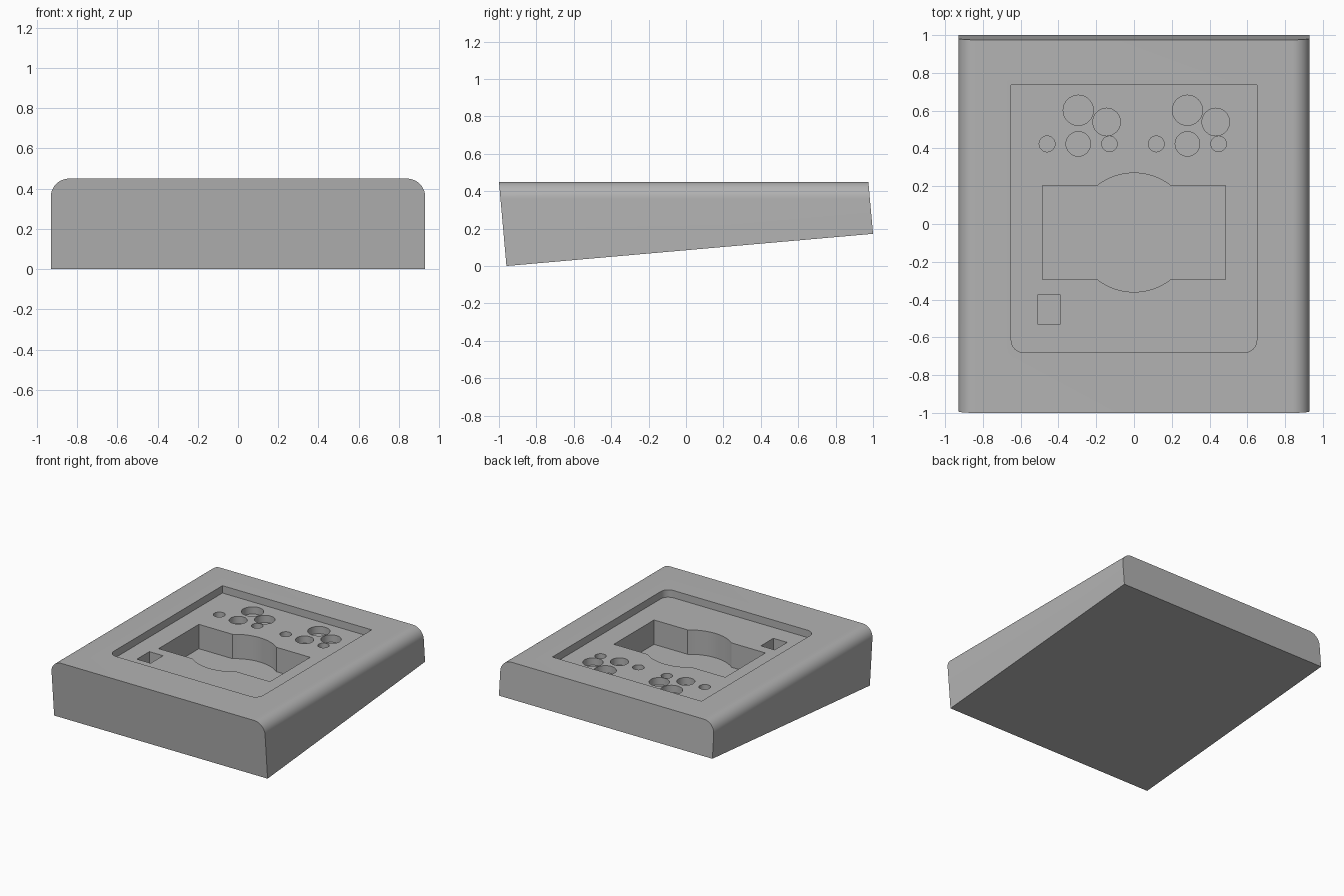
import bpy, bmesh, math

if "Cube" in bpy.data.objects:
    bpy.data.objects.remove(bpy.data.objects["Cube"])

TOP, HALF_W, ROUND = 0.45, 0.93, 0.09
POCKET_Z, WELL_Z, BUTTON_Z, SLOT_Z = 0.392, 0.20, 0.335, 0.29

grey = bpy.data.materials.new("mid grey")
grey.diffuse_color = (0.45, 0.45, 0.45, 1)
grey.use_nodes = True
grey.node_tree.nodes["Principled BSDF"].inputs["Base Color"].default_value = grey.diffuse_color


def make_object(name, bm):
    bmesh.ops.recalc_face_normals(bm, faces=bm.faces)
    mesh = bpy.data.meshes.new(name)
    bm.to_mesh(mesh)
    bm.free()
    mesh.materials.append(grey)
    obj = bpy.data.objects.new(name, mesh)
    bpy.context.collection.objects.link(obj)
    return obj


def loft(name, ring_a, ring_b):
    """Closed solid between two matching rings of points."""
    bm = bmesh.new()
    a = [bm.verts.new(p) for p in ring_a]
    b = [bm.verts.new(p) for p in ring_b]
    bm.faces.new(a)
    bm.faces.new(b)
    for i in range(len(a)):
        j = (i + 1) % len(a)
        bm.faces.new((a[i], a[j], b[j], b[i]))
    return make_object(name, bm)


def arc(cx, cy, r, start, end, steps):
    return [(cx + r * math.cos(math.radians(start + (end - start) * i / steps)),
             cy + r * math.sin(math.radians(start + (end - start) * i / steps)))
            for i in range(steps + 1)]


def cut(body, name, outline, floor, ceiling):
    """Sink an outline straight down into the body."""
    tool = loft(name, [(x, y, floor) for x, y in outline],
                [(x, y, ceiling) for x, y in outline])
    mod = body.modifiers.new(name, "BOOLEAN")
    mod.operation, mod.solver, mod.object = "DIFFERENCE", "EXACT", tool
    bpy.context.view_layer.objects.active = body
    bpy.ops.object.modifier_apply(modifier=name)
    bpy.data.objects.remove(tool)


# Wedge housing: rounded top edges, leaning ends and a sloping underside
def front_point(x, z):
    return (x, -0.96 - 0.04 * z / TOP, z)


def back_point(x, z):
    return (x, 1 - 0.025 * (z - 0.172) / (TOP - 0.172), z)


cx, cz = HALF_W - ROUND, TOP - ROUND
crown = arc(cx, cz, ROUND, 0, 90, 12) + arc(-cx, cz, ROUND, 90, 180, 12)
front = [front_point(x, z) for x, z in [(-HALF_W, 0), (HALF_W, 0)] + crown]
back = [back_point(x, z) for x, z in [(-HALF_W, 0.172), (HALF_W, 0.172)] + crown]
body = loft("housing", front, back)

# Shallow panel recess with rounded front corners
recess = ([(0.65, 0.735), (-0.65, 0.735)]
          + arc(-0.585, -0.615, 0.065, 180, 270, 8)
          + arc(0.585, -0.615, 0.065, 270, 360, 8))
cut(body, "panel_recess", recess, POCKET_Z, 0.6)

# Central well: a rectangle with bulges at front and back
r, half_h, mid = 0.315, 0.25, -0.045
a = math.degrees(math.asin(half_h / r))
well = ([(0.485, mid + half_h)] + arc(0, mid, r, a, 180 - a, 20)
        + [(-0.485, mid + half_h), (-0.485, mid - half_h)]
        + arc(0, mid, r, 180 + a, 360 - a, 20) + [(0.485, mid - half_h)])
cut(body, "central_well", well, WELL_Z, 0.5)

# Small rectangular slot
cut(body, "slot", [(-0.51, -0.53), (-0.39, -0.53), (-0.39, -0.375), (-0.51, -0.375)],
    SLOT_Z, 0.5)

# Two matching clusters of round button holes
for side, shift in (("left", 0), ("right", 0.578)):
    for i, (x, y, rad) in enumerate([(-0.295, 0.602, 0.08), (-0.145, 0.54, 0.073),
                                     (-0.46, 0.424, 0.042), (-0.295, 0.424, 0.065),
                                     (-0.13, 0.424, 0.041)]):
        cut(body, f"{side}_button_hole_{i}", arc(x + shift, y, rad, 0, 360, 32)[:-1],
            BUTTON_Z, 0.5)

# Smooth curved walls while keeping crisp edges
bpy.ops.object.select_all(action="DESELECT")
body.select_set(True)
bpy.context.view_layer.objects.active = body
bpy.ops.object.shade_smooth_by_angle(angle=math.radians(30))
